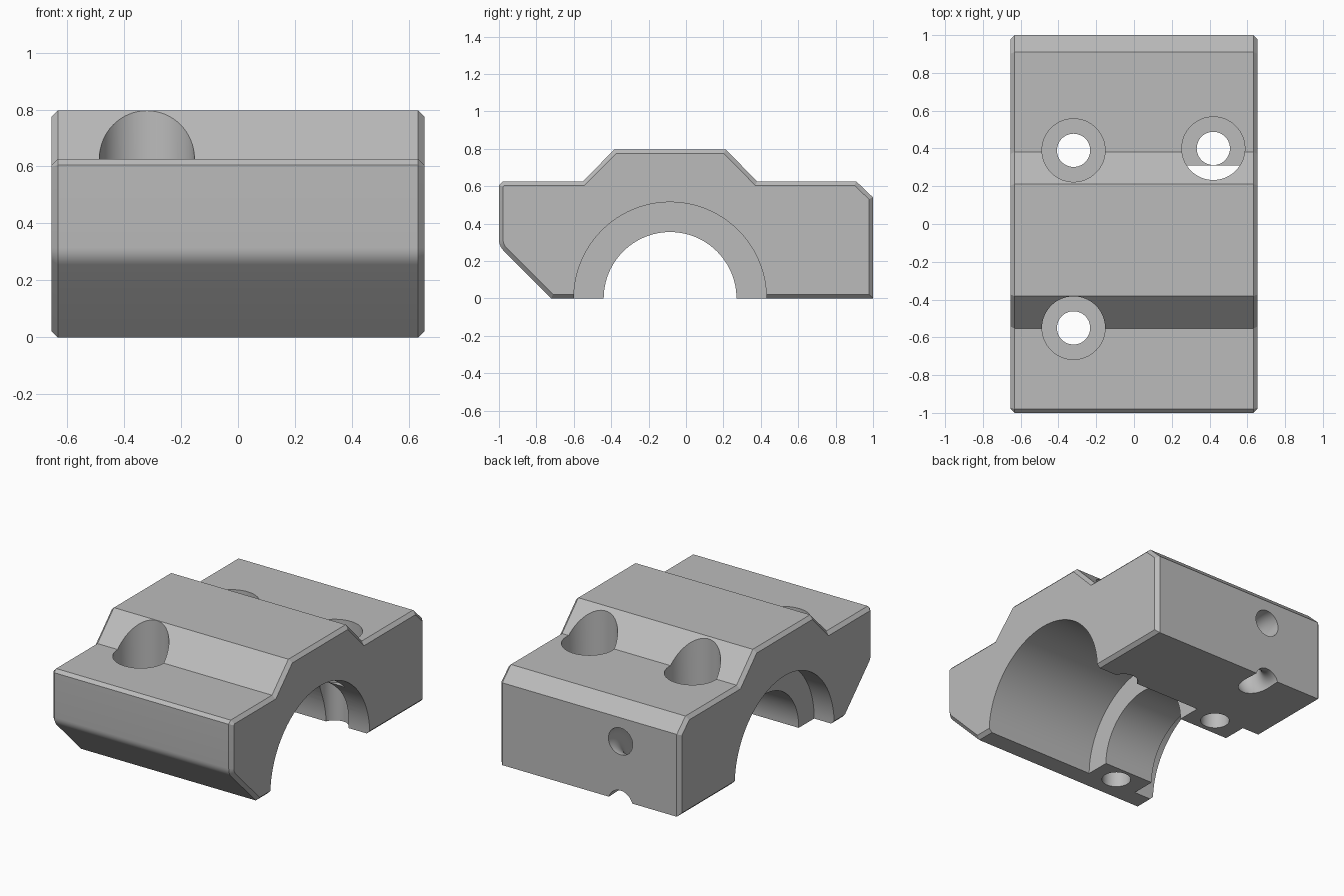
import bpy
import bmesh
from math import pi, sin, cos, radians
from mathutils import Matrix

default = bpy.data.objects.get("Cube")
if default:
    bpy.data.objects.remove(default, do_unlink=True)

HALF = 0.655        # half width along x
BORE_Y = -0.085     # axis of the shaft bore


def material(name, rgb):
    mat = bpy.data.materials.new(name)
    mat.use_nodes = True
    mat.diffuse_color = (*rgb, 1)
    mat.node_tree.nodes["Principled BSDF"].inputs["Base Color"].default_value = (*rgb, 1)
    return mat


def fillet(y, z, r, steps=5):
    """Arc from the vertical front face into the 45 degree underside slope."""
    angles = [radians(180 + 45 * i / steps) for i in range(steps + 1)]
    return [(y + r + r * cos(a), z + r * sin(a)) for a in angles]


# Side profile (y, z), extruded along x
profile = fillet(-1.0, 0.315, 0.085) + [
    (-0.72, 0), (1, 0), (1, 0.54), (0.91, 0.626), (0.38, 0.626),
    (0.212, 0.797), (-0.382, 0.797), (-0.552, 0.626), (-0.98, 0.626), (-1, 0.606)]

bm = bmesh.new()
base = bm.faces.new([bm.verts.new((-HALF, y, z)) for y, z in profile])
moved = bmesh.ops.extrude_face_region(bm, geom=[base])["geom"]
bmesh.ops.translate(bm, vec=(2 * HALF, 0, 0),
                    verts=[v for v in moved if isinstance(v, bmesh.types.BMVert)])
bmesh.ops.recalc_face_normals(bm, faces=bm.faces)

# Chamfer around both ends
rim = [e for e in bm.edges if abs(e.verts[0].co.x - e.verts[1].co.x) < 1e-5]
bmesh.ops.bevel(bm, geom=rim, offset=0.022, segments=1, affect='EDGES')
bmesh.ops.recalc_face_normals(bm, faces=bm.faces)
mesh = bpy.data.meshes.new("clamp_block")
bm.to_mesh(mesh)
bm.free()
block = bpy.data.objects.new("clamp_block", mesh)
bpy.context.collection.objects.link(block)
mesh.materials.append(material("plain grey", (0.5, 0.5, 0.5)))


def cut(cutter):
    """Subtract the cutter from the block and remove it."""
    cutter.hide_render = True
    mod = block.modifiers.new("cut", 'BOOLEAN')
    mod.operation = 'DIFFERENCE'
    mod.solver = 'EXACT'
    mod.object = cutter
    bpy.ops.object.select_all(action='DESELECT')
    bpy.context.view_layer.objects.active = block
    block.select_set(True)
    bpy.ops.object.modifier_apply(modifier=mod.name)
    bpy.data.objects.remove(cutter, do_unlink=True)


def cylinder(radius, start, end, place, axis, sides=64):
    """Cylinder cutter along x or z, between start and end."""
    rot = Matrix.Rotation(pi / 2, 4, 'Y') if axis == 'X' else Matrix()
    mid = (start + end) / 2
    loc = (mid, *place) if axis == 'X' else (*place, mid)
    cm = bmesh.new()
    bmesh.ops.create_cone(cm, cap_ends=True, segments=sides, radius1=radius, radius2=radius,
                          depth=end - start, matrix=Matrix.Translation(loc) @ rot)
    data = bpy.data.meshes.new("cutter")
    cm.to_mesh(data)
    cm.free()
    obj = bpy.data.objects.new("cutter", data)
    bpy.context.collection.objects.link(obj)
    return obj


# Shaft bore: narrow land between two wide seats
for radius, start, end in [(0.355, -1, 1), (0.515, -0.145, 1), (0.515, -1, -0.51)]:
    cut(cylinder(radius, start, end, (BORE_Y, 0), 'X', 96))

# Counterbored screw holes
for x, y in [(-0.32, -0.55), (-0.32, 0.39), (0.42, 0.4)]:
    cut(cylinder(0.167, 0.33, 1.2, (x, y), 'Z'))
    cut(cylinder(0.088, -0.2, 1.2, (x, y), 'Z', 48))

# Curved tie channel from the back face round to the underside
bpy.ops.mesh.primitive_torus_add(major_radius=0.205, minor_radius=0.088, major_segments=64,
                                 minor_segments=32, location=(-0.225, 1, 0.18),
                                 rotation=(0, pi / 2, 0))
cut(bpy.context.object)

bpy.ops.object.select_all(action='DESELECT')
block.select_set(True)
bpy.context.view_layer.objects.active = block
bpy.ops.object.shade_smooth_by_angle(angle=radians(30))
